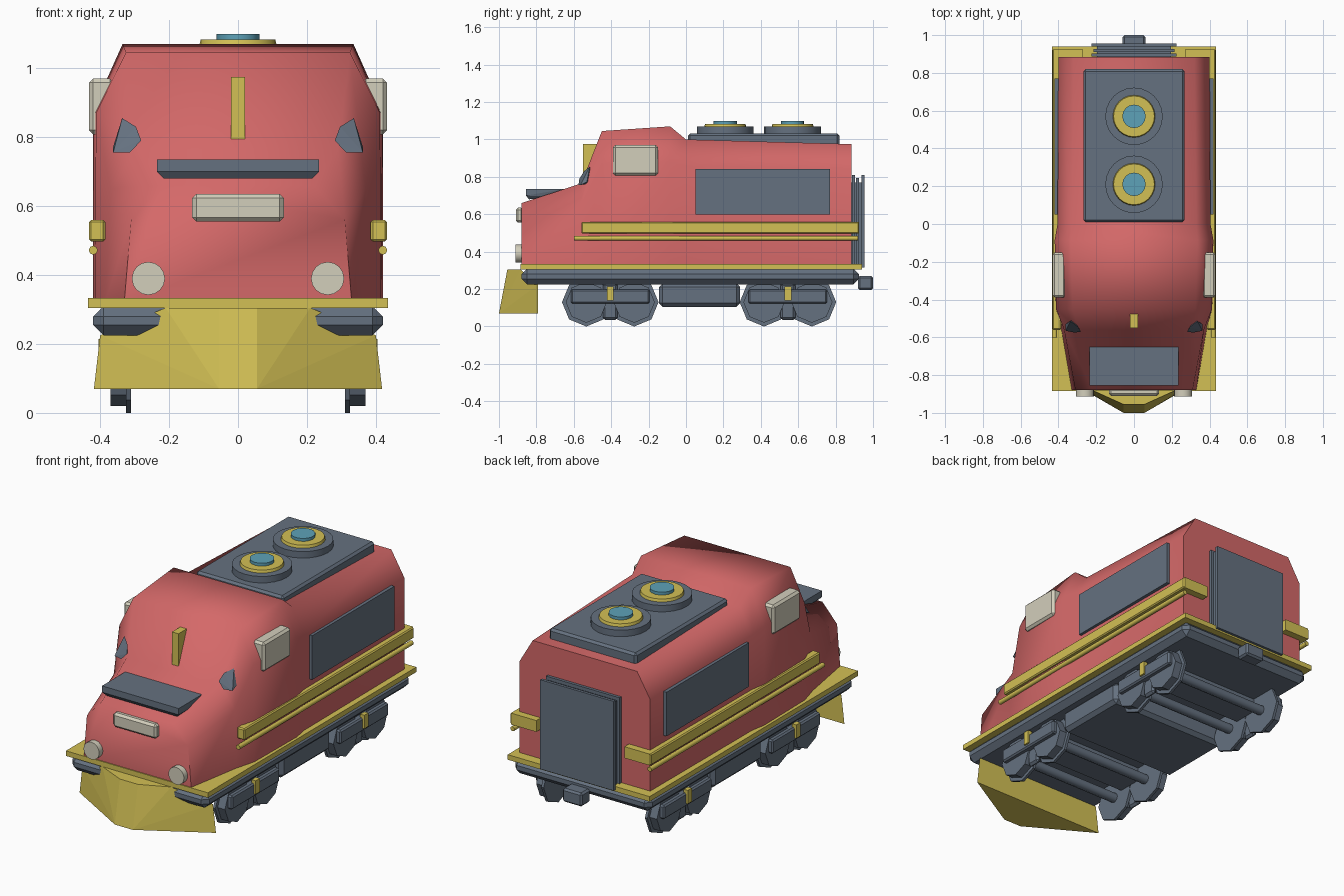
import bpy, bmesh, math
from mathutils import Vector

if "Cube" in bpy.data.objects:
    bpy.data.objects.remove(bpy.data.objects["Cube"], do_unlink=True)


def material(name, rgb):
    m = bpy.data.materials.new(name)
    m.use_nodes = True
    m.diffuse_color = (*rgb, 1)
    m.node_tree.nodes["Principled BSDF"].inputs["Base Color"].default_value = (*rgb, 1)
    return m


RED = material("red paint", (0.66, 0.14, 0.14))
GREY = material("slate grey", (0.13, 0.165, 0.215))
GOLD = material("gold", (0.65, 0.53, 0.09))
CREAM = material("cream", (0.65, 0.62, 0.50))
BLUE = material("fan blue", (0.11, 0.36, 0.48))


def finish(name, bm, mat, smooth=None):
    bmesh.ops.recalc_face_normals(bm, faces=bm.faces)
    mesh = bpy.data.meshes.new(name)
    bm.to_mesh(mesh)
    bm.free()
    mesh.materials.append(mat)
    ob = bpy.data.objects.new(name, mesh)
    bpy.context.collection.objects.link(ob)
    if smooth:
        bpy.ops.object.select_all(action="DESELECT")
        ob.select_set(True)
        bpy.context.view_layer.objects.active = ob
        bpy.ops.object.shade_smooth_by_angle(angle=math.radians(smooth))
    return ob


def box(name, x, y, z, mat, bevel=0):
    """Box from (min, max) ranges, optionally with bevelled edges."""
    bm = bmesh.new()
    bmesh.ops.create_cube(bm, size=1)
    for v in bm.verts:
        v.co = [r[0] + (c + 0.5) * (r[1] - r[0]) for c, r in zip(v.co, (x, y, z))]
    ob = finish(name, bm, mat)
    if bevel:
        mod = ob.modifiers.new("bevel", "BEVEL")
        mod.width = bevel
        mod.segments = 1
    return ob


def pair(name, x, y, z, mat, bevel=0):
    box("left_" + name, x, y, z, mat, bevel)
    box("right_" + name, (-x[1], -x[0]), y, z, mat, bevel)


def cylinder(name, centre, radius, depth, axis, sides, mat, smooth=None, top=None):
    bm = bmesh.new()
    bmesh.ops.create_cone(bm, cap_ends=True, segments=sides, radius1=radius,
                          radius2=radius if top is None else top, depth=depth)
    turn = Vector((0, 0, 1)).rotation_difference(Vector(axis))
    for v in bm.verts:
        v.co = turn @ v.co + Vector(centre)
    return finish(name, bm, mat, smooth)


def hull(name, points, mat, mirror=False):
    bm = bmesh.new()
    for p in points:
        bm.verts.new(p)
        if mirror:
            bm.verts.new((-p[0], p[1], p[2]))
    res = bmesh.ops.convex_hull(bm, input=bm.verts)
    bmesh.ops.delete(bm, geom=[g for g in res["geom_interior"] if g.is_valid], context="VERTS")
    bmesh.ops.dissolve_limit(bm, angle_limit=0.01, verts=bm.verts, edges=bm.edges)
    return finish(name, bm, mat)


# Body shell: y, bottom half width, shoulder x and z, roof x and z
SECTIONS = [
    (-0.88, 0.33, 0.31, 0.56, 0.22, 0.66),
    (-0.56, 0.385, 0.37, 0.65, 0.29, 0.765),
    (-0.45, 0.415, 0.412, 0.87, 0.325, 1.045),
    (-0.085, 0.42, 0.42, 0.88, 0.335, 1.07),
    (0.0, 0.405, 0.405, 0.86, 0.33, 1.0),
    (0.885, 0.40, 0.40, 0.84, 0.32, 0.975),
]
bm = bmesh.new()
rings = []
for y, bx, sx, sz, rx, rz in SECTIONS:
    half = [(bx, 0.32), (sx, sz), (rx, rz)]
    outline = half + [(-x, z) for x, z in reversed(half)]
    rings.append([bm.verts.new((x, y, z)) for x, z in outline])
for a, b in zip(rings, rings[1:]):
    for i in range(6):
        j = (i + 1) % 6
        bm.faces.new((a[i], a[j], b[j], b[i]))
bm.faces.new(rings[0])
bm.faces.new(rings[-1])
finish("body_shell", bm, RED, 72)

# Deck and underframe
box("deck", (-0.435, 0.435), (-0.885, 0.94), (0.305, 0.333), GOLD)
box("underframe", (-0.42, 0.42), (-0.88, 0.925), (0.225, 0.31), GREY, 0.03)
box("fuel_tank", (-0.37, 0.37), (-0.145, 0.29), (0.105, 0.23), GREY, 0.02)
box("rear_coupler", (-0.06, 0.06), (0.92, 1.0), (0.195, 0.27), GREY, 0.01)

# Front plough
hull("plough", [(0.055, -0.955, 0.305), (0.21, -0.885, 0.305), (0.40, -0.79, 0.225),
                (0.055, -1.0, 0.07), (0.418, -0.79, 0.07)], GOLD, True)

# Side bands, rails and panels
pair("side_band", (0.385, 0.432), (-0.56, 0.925), (0.497, 0.56), GOLD, 0.006)
pair("rear_band", (0.27, 0.425), (0.87, 0.925), (0.497, 0.56), GOLD)
for side, s in (("left", 1), ("right", -1)):
    cylinder(side + "_rail", (s * 0.42, 0.16, 0.472), 0.013, 1.52, (0, 1, 0), 8, GOLD, 60)
pair("side_panel", (0.39, 0.42), (0.05, 0.77), (0.598, 0.842), GREY)
pair("cab_window", (0.36, 0.432), (-0.39, -0.15), (0.808, 0.97), CREAM, 0.012)

# Roof panel with two fans
box("roof_panel", (-0.268, 0.268), (0.01, 0.82), (0.96, 1.032), GREY, 0.012)
for i, y in enumerate((0.21, 0.57), 1):
    cylinder(f"fan_{i}_base", (0, y, 1.045), 0.152, 0.046, (0, 0, 1), 24, GREY, 40)
    cylinder(f"fan_{i}_ring", (0, y, 1.07), 0.115, 0.026, (0, 0, 1), 24, GOLD, 40, 0.108)
    cylinder(f"fan_{i}_hub", (0, y, 1.085), 0.062, 0.028, (0, 0, 1), 16, BLUE, 40)

# Nose details
hull("hood_scoop", [(0.235, -0.855, 0.735), (0.235, -0.65, 0.735), (0.235, -0.855, 0.70),
                    (0.215, -0.84, 0.68), (0.225, -0.65, 0.69)], GREY, True)
box("number_lamp", (-0.133, 0.133), (-0.91, -0.87), (0.555, 0.635), CREAM, 0.012)
hull("windscreen_fin", [(0.02, -0.55, 0.975), (0.02, -0.55, 0.795), (0.02, -0.47, 0.975),
                        (0.02, -0.52, 0.795)], GOLD, True)
for side, s in (("left", 1), ("right", -1)):
    cylinder(side + "_headlight", (s * 0.26, -0.89, 0.39), 0.048, 0.045, (0, 1, 0), 16, CREAM, 40)
    hull(side + "_wiper_block", [(s * x, y, z) for x, y, z in (
        (0.362, -0.565, 0.756), (0.313, -0.575, 0.756), (0.281, -0.57, 0.79),
        (0.296, -0.545, 0.83), (0.336, -0.515, 0.855), (0.362, -0.53, 0.773),
        (0.32, -0.5, 0.77))], GREY)

# Rear door: three plates around a narrower core
for i, (y, x, z) in enumerate(((0.895, 0.225, 0.81), (0.918, 0.215, 0.795), (0.947, 0.225, 0.81)), 1):
    box(f"rear_door_plate_{i}", (-x, x), (y - 0.008, y + 0.008), (0.315, z), GREY)
box("rear_door_core", (-0.195, 0.195), (0.88, 0.945), (0.33, 0.77), GREY)

# Two bogies, each with two wheelsets
for label, yc in (("front", -0.405), ("rear", 0.545)):
    for n, dy in enumerate((-0.128, 0.128), 1):
        y = yc + dy
        cylinder(f"{label}_axle_{n}", (0, y, 0.13), 0.027, 0.7, (1, 0, 0), 8, GREY, 60)
        for side, s in (("left", 1), ("right", -1)):
            tag = f"{label}_{side}_wheel_{n}"
            cylinder(tag + "_flange", (s * 0.318, y, 0.13), 0.13, 0.015, (1, 0, 0), 8, GREY)
            cylinder(tag + "_tread", (s * 0.347, y, 0.13), 0.11, 0.046, (1, 0, 0), 8, GREY)
    pair(label + "_bogie_frame", (0.345, 0.395), (yc - 0.21, yc + 0.21), (0.122, 0.198), GREY, 0.008)
    pair(label + "_bogie_link", (0.33, 0.36), (yc - 0.04, yc + 0.04), (0.035, 0.23), GREY, 0.012)
    pair(label + "_bogie_bracket", (0.38, 0.405), (yc - 0.018, yc + 0.018), (0.14, 0.215), GOLD)
    box(label + "_bogie_bolster", (-0.31, 0.31), (yc - 0.07, yc + 0.07), (0.15, 0.23), GREY)
